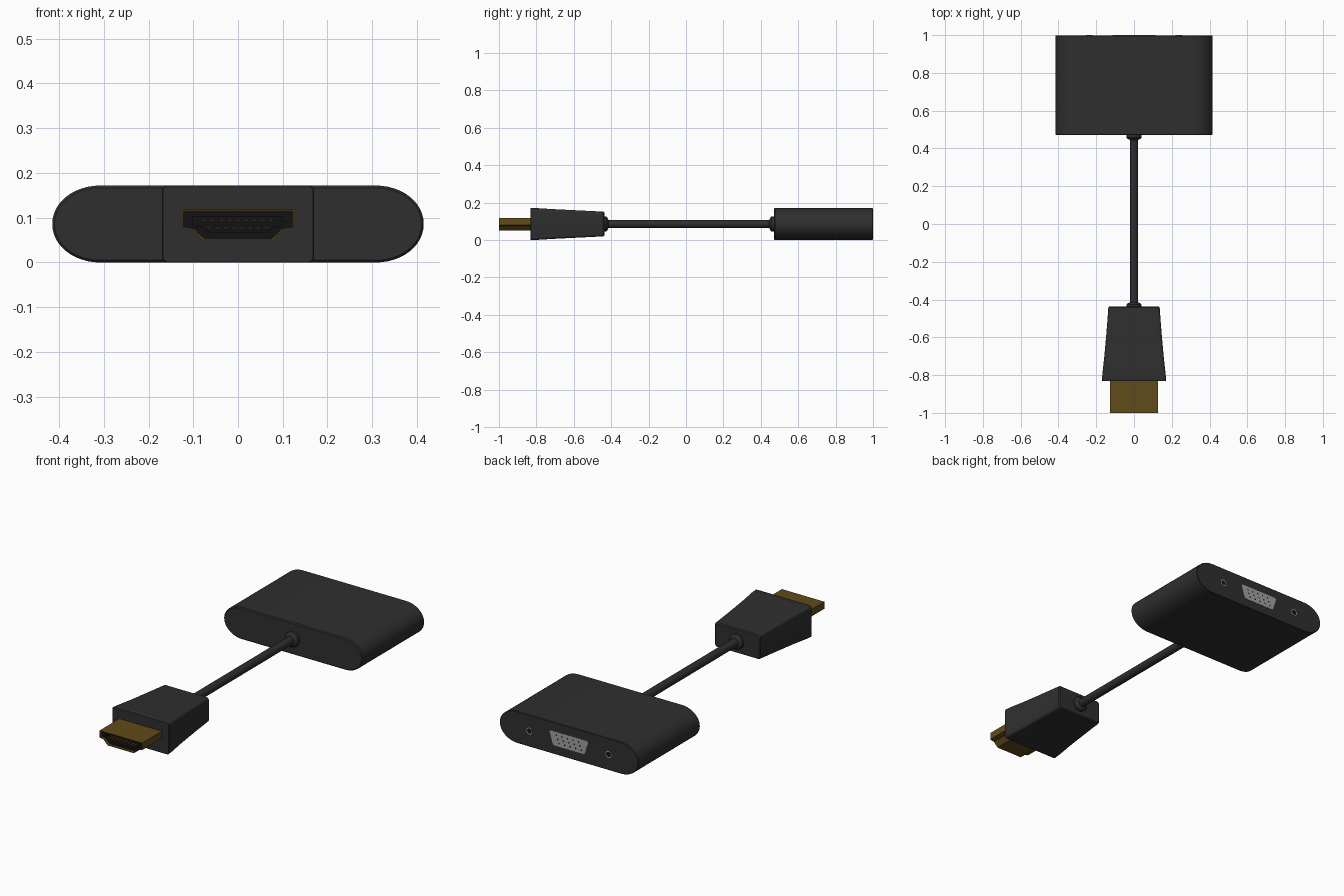
import bpy, bmesh, math

if "Cube" in bpy.data.objects:
    bpy.data.objects.remove(bpy.data.objects["Cube"])

ZC = 0.086  # height of the shared centre line


def material(name, rgb):
    m = bpy.data.materials.new(name)
    m.diffuse_color = (*rgb, 1)
    m.use_nodes = True
    m.node_tree.nodes["Principled BSDF"].inputs["Base Color"].default_value = m.diffuse_color
    return m


black = material("black_plastic", (0.028, 0.028, 0.028))
dark = material("dark_insert", (0.006, 0.006, 0.006))
gold = material("gold_metal", (0.12, 0.07, 0.01))
grey = material("light_metal", (0.35, 0.35, 0.35))


def loft(name, sections, mat, angle=30):
    """Skin a row of equal-length (x, z) profiles placed along y, capping both ends."""
    bm = bmesh.new()
    rings = [[bm.verts.new((x, y, z)) for x, z in prof] for y, prof in sections]
    n = len(rings[0])
    for a, b in zip(rings, rings[1:]):
        for i in range(n):
            j = (i + 1) % n
            bm.faces.new((a[i], a[j], b[j], b[i]))
    bm.faces.new(rings[0])
    bm.faces.new(rings[-1])
    bmesh.ops.recalc_face_normals(bm, faces=bm.faces[:])
    return finish(name, bm, mat, angle)


def finish(name, bm, mat, angle=30):
    me = bpy.data.meshes.new(name)
    bm.to_mesh(me)
    bm.free()
    me.materials.append(mat)
    ob = bpy.data.objects.new(name, me)
    bpy.context.collection.objects.link(ob)
    bpy.ops.object.select_all(action='DESELECT')
    ob.select_set(True)
    bpy.context.view_layer.objects.active = ob
    bpy.ops.object.shade_smooth_by_angle(angle=math.radians(angle))
    return ob


def rounded(hx, hz, rx, rz, seg=5, cx=0, cz=ZC):
    """Rectangle with elliptical corners."""
    pts = []
    for k, (sx, sz) in enumerate(((1, 1), (-1, 1), (-1, -1), (1, -1))):
        for i in range(seg + 1):
            t = math.pi / 2 * (k + i / seg)
            pts.append((cx + sx * (hx - rx) + rx * math.cos(t),
                        cz + sz * (hz - rz) + rz * math.sin(t)))
    return pts


def circle(r, n=24, cx=0, cz=ZC):
    return [(cx + r * math.cos(2 * math.pi * i / n),
             cz + r * math.sin(2 * math.pi * i / n)) for i in range(n)]


def scaled(prof, sx, sz, cz=ZC):
    return [(x * sx, cz + (z - cz) * sz) for x, z in prof]


# Wide socket housing with half-round sides
def housing(inset):
    return rounded(0.415 - inset, ZC - inset, 0.107 - inset, 0.0845 - inset, 12)


loft("socket_housing", [(0.47, housing(0.005)), (0.475, housing(0)),
                        (0.996, housing(0)), (0.999, housing(0.003))], black)

# Cable and its collars
loft("cable", [(-0.45, circle(0.022)), (0.48, circle(0.022))], black)
for name, y, d in (("plug_collar", -0.445, 1), ("housing_collar", 0.475, -1)):
    loft(name, [(y, circle(0.04)), (y + d * 0.018, circle(0.04)),
                (y + d * 0.023, circle(0.036)), (y + d * 0.03, circle(0.022))], black)

# Tapered plug grip
grip = [(-0.832, 0.168, 0.085), (-0.829, 0.17, 0.086), (-0.80, 0.168, 0.085),
        (-0.70, 0.157, 0.079), (-0.60, 0.148, 0.074), (-0.50, 0.140, 0.069),
        (-0.443, 0.136, 0.066), (-0.437, 0.131, 0.061)]
loft("plug_grip", [(y, rounded(hx, hz, 0.013, 0.013)) for y, hx, hz in grip], black)

# Gold plug shell, hollow at the front
half = [(0.127, 0.118), (0.127, 0.08), (0.118, 0.078), (0.102, 0.075), (0.092, 0.063), (0.078, 0.05)]
shell = half + [(-x, z) for x, z in reversed(half)]
inner = scaled(shell, 0.965, 0.91)
loft("plug_shell", [(-0.82, shell), (-1.0, shell), (-1.0, inner), (-0.85, inner)], gold)

# Dark insert with a contact slot
slot = scaled(shell, 0.8, 0.5)
loft("plug_insert", [(-0.845, inner), (-0.985, inner), (-0.985, slot), (-0.90, slot)], dark)

# Two staggered rows of contacts
bm = bmesh.new()
for count, z in ((9, 0.093), (10, 0.079)):
    for i in range(count):
        geo = bmesh.ops.create_cube(bm, size=1)["verts"]
        bmesh.ops.scale(bm, vec=(0.009, 0.09, 0.003), verts=geo)
        bmesh.ops.translate(bm, vec=((i - (count - 1) / 2) * 0.0185, -0.937, z), verts=geo)
finish("plug_contacts", bm, gold)

# Trapezoid socket face on the back
face = rounded(0.118, 0.038, 0.012, 0.012)
face = [(x * (0.9 + 0.1 * (z - ZC) / 0.038), z) for x, z in face]
loft("socket_face", [(0.98, face), (1.0, face)], grey)

# Fifteen pin holes in three rows
bm = bmesh.new()
for row in range(3):
    for i in range(5):
        x = (i - 2) * 0.033 + (row - 1) * 0.008
        c = [bm.verts.new((px, 1.0006, pz))
             for px, pz in reversed(circle(0.0045, 10, x, ZC + (row - 1) * 0.02))]
        f = bm.faces.new(c)
        f.normal_update()
        if f.normal.y < 0:
            f.normal_flip()
finish("socket_pin_holes", bm, dark)

# Screw hole rings either side of the socket
for side, s in (("left", -1), ("right", 1)):
    x = s * 0.237
    loft("screw_ring_" + side, [(0.985, circle(0.018, 24, x)), (1.0, circle(0.018, 24, x)),
                                (1.0, circle(0.014, 24, x)), (0.9995, circle(0.014, 24, x))], grey)
    loft("screw_hole_" + side, [(0.99, circle(0.0138, 24, x)), (0.9998, circle(0.0138, 24, x))], dark)
